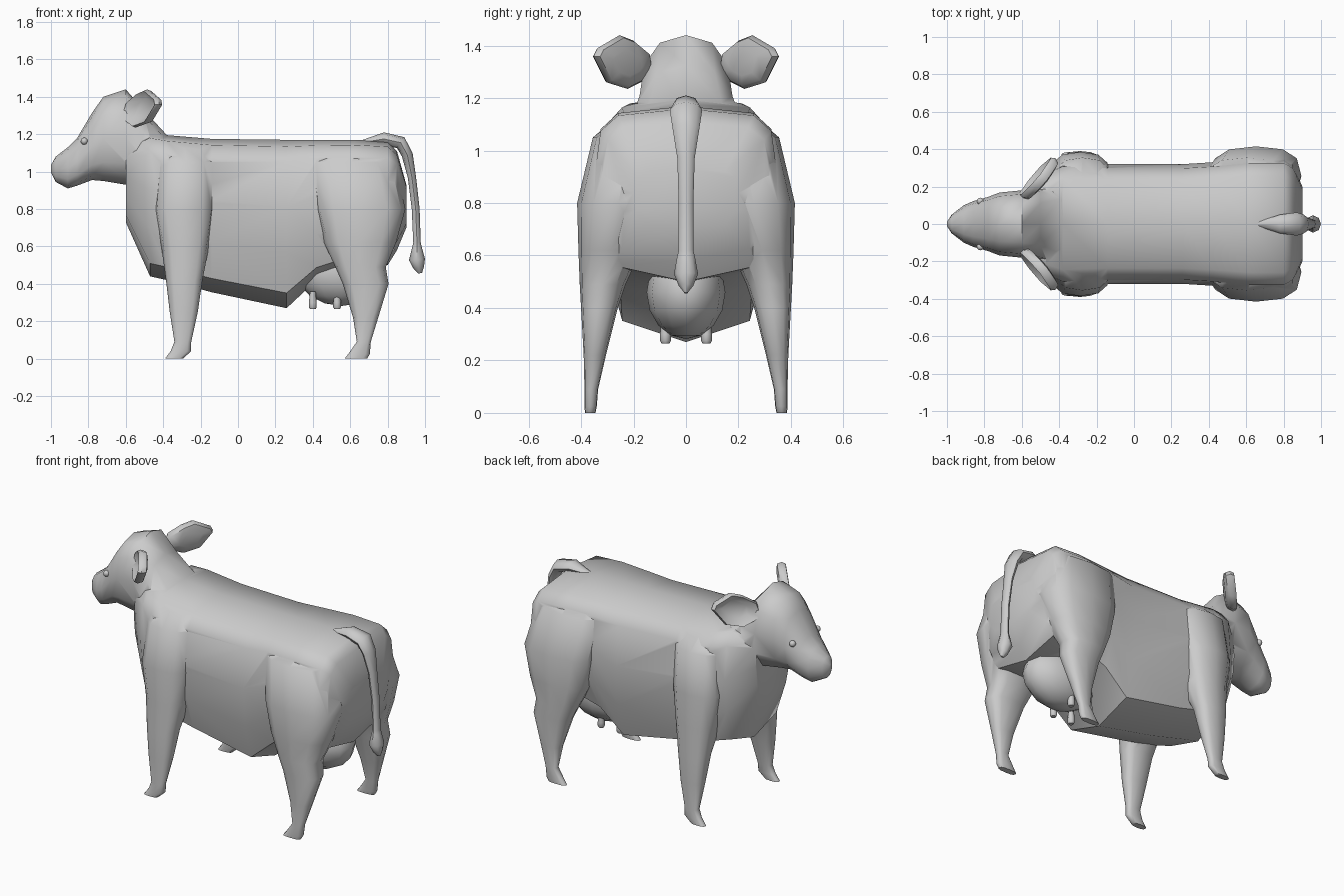
import bpy, bmesh, math
from mathutils import Vector

if "Cube" in bpy.data.objects:
    bpy.data.objects.remove(bpy.data.objects["Cube"])


def finish(name, bm, angle=50):
    bmesh.ops.recalc_face_normals(bm, faces=bm.faces)
    me = bpy.data.meshes.new(name)
    bm.to_mesh(me)
    bm.free()
    ob = bpy.data.objects.new(name, me)
    bpy.context.collection.objects.link(ob)
    smooth(ob, angle)
    return ob


def smooth(ob, angle):
    bpy.ops.object.select_all(action='DESELECT')
    ob.select_set(True)
    bpy.context.view_layer.objects.active = ob
    bpy.ops.object.shade_smooth_by_angle(angle=math.radians(angle))


def loft(name, rings, angle=50):
    bm = bmesh.new()
    rows = [[bm.verts.new(p) for p in r] for r in rings]
    n = len(rows[0])
    for a, b in zip(rows, rows[1:]):
        for i in range(n):
            bm.faces.new((a[i], a[(i + 1) % n], b[(i + 1) % n], b[i]))
    bm.faces.new(rows[0])
    bm.faces.new(rows[-1])
    return finish(name, bm, angle)


def rounded(n, power):
    # unit superellipse; a lower power gives a boxier ring
    out = []
    for i in range(n):
        a = 2 * math.pi * i / n
        c, s = math.cos(a), math.sin(a)
        out.append((math.copysign(abs(c) ** power, c), math.copysign(abs(s) ** power, s)))
    return out


# Torso: half cross-section (width, height fractions) swept along x
half = [(0, 0), (.76, .09), (.94, .33), (1, .6), (.93, .87), (.74, .96), (0, 1)]
profile = half + [(-u, v) for u, v in reversed(half[1:-1])]
torso_sections = [  # x, half width, bottom, top
    (-.60, .17, .73, 1.14), (-.47, .29, .44, 1.21), (-.38, .33, .42, 1.195),
    (-.14, .32, .355, 1.175), (.26, .32, .27, 1.17), (.42, .33, .42, 1.17),
    (.62, .35, .49, 1.17), (.80, .35, .50, 1.16), (.85, .32, .58, 1.11),
    (.90, .20, .70, .93)]
torso = loft("body", [[(x, u * w, zb + v * (zt - zb)) for u, v in profile]
                      for x, w, zb, zt in torso_sections])

# Head and neck
head_sections = [  # x, half width, bottom, top
    (-1.0, .012, .995, 1.035), (-.975, .05, .945, 1.08), (-.91, .10, .91, 1.13),
    (-.86, .122, .925, 1.18), (-.78, .145, .955, 1.315), (-.72, .168, .95, 1.40),
    (-.60, .18, .93, 1.44), (-.50, .20, .80, 1.325), (-.38, .25, .72, 1.195),
    (-.20, .20, .72, 1.14)]
head = loft("head", [[(x, w * s, (zb + zt) / 2 + c * (zt - zb) / 2)
                      for c, s in rounded(12, .85)] for x, w, zb, zt in head_sections])

# Legs with shoulder and haunch: z, x front, x back, y inner, y outer
front = [(1.13, -.40, -.16, .06, .26), (1.05, -.43, -.12, .07, .355),
         (.80, -.45, -.125, .10, .385), (.60, -.41, -.155, .17, .385),
         (.42, -.385, -.19, .26, .39), (.25, -.365, -.215, .30, .39),
         (.09, -.34, -.25, .335, .387), (.04, -.36, -.25, .34, .387),
         (0, -.39, -.295, .345, .385)]
hind = [(1.13, .42, .80, .06, .25), (1.05, .375, .84, .07, .355),
        (.80, .41, .895, .10, .415), (.62, .46, .845, .17, .41),
        (.49, .52, .79, .23, .405), (.40, .56, .805, .26, .40),
        (.22, .615, .75, .305, .39), (.09, .635, .71, .335, .387),
        (.025, .59, .705, .34, .387), (0, .57, .69, .345, .385)]
legs = []
for label, levels in (("front_leg", front), ("hind_leg", hind)):
    for side in (1, -1):
        legs.append(loft(label, [[((x0 + x1) / 2 + c * (x1 - x0) / 2,
                                   side * ((y0 + y1) / 2 + s * (y1 - y0) / 2), z)
                                  for c, s in rounded(12, .75)]
                                 for z, x0, x1, y0, y1 in levels]))

# Weld head and legs into one skin
for part in [head] + legs:
    mod = torso.modifiers.new("join", 'BOOLEAN')
    mod.operation = 'UNION'
    mod.solver = 'EXACT'
    mod.object = part
    bpy.context.view_layer.objects.active = torso
    bpy.ops.object.modifier_apply(modifier=mod.name)
    bpy.data.objects.remove(part)
smooth(torso, 50)

# Ears: thin leaf swept back and outward, dished on the front
leaf = [(.13, 1.30), (.15, 1.27), (.22, 1.235), (.30, 1.26), (.35, 1.36), (.335, 1.39),
        (.25, 1.44), (.20, 1.42), (.14, 1.37)]


def ear_ring(side, scale, off):
    ring = []
    for y, z in leaf:
        y, z = .24 + (y - .24) * scale, 1.335 + (z - 1.335) * scale
        ring.append((-.525 + .8 * (y - .22) + .2 * (z - 1.335) + off, side * (y - off * .6), z))
    return ring


for side in (1, -1):
    loft("ear", [ear_ring(side, *r) for r in ((.55, .005), (.92, -.022), (1, -.005), (.9, .02), (.5, .03))])

# Tail: tapered tube with a tuft; x, z, half width, thickness
path = [(.66, 1.155, .012, .012), (.78, 1.175, .05, .035), (.87, 1.155, .062, .035),
        (.905, 1.09, .052, .03), (.93, .97, .033, .022), (.95, .80, .028, .021),
        (.957, .62, .028, .02), (.957, .595, .034, .026), (.957, .53, .046, .043),
        (.967, .485, .028, .028), (.975, .457, .006, .01)]
rings = []
for i, (x, z, w, t) in enumerate(path):
    a, b = path[max(i - 1, 0)], path[min(i + 1, len(path) - 1)]
    d = Vector((b[0] - a[0], 0, b[1] - a[1])).normalized()
    normal = Vector((-d.z, 0, d.x))
    rings.append([Vector((x, 0, z)) + normal * t * c + Vector((0, w * s, 0))
                  for c, s in rounded(8, 1)])
loft("tail", rings)


def ball(name, loc, scale, seg=12):
    bm = bmesh.new()
    bmesh.ops.create_uvsphere(bm, u_segments=seg, v_segments=seg // 2 + 2, radius=1)
    for v in bm.verts:
        v.co = Vector(loc) + Vector([p * q for p, q in zip(v.co, scale)])
    return finish(name, bm, 60)


# Udder, teats and eyes
ball("udder", (.555, 0, .46), (.24, .15, .178))
for side in (1, -1):
    ball("eye", (-.822, side * .122, 1.163), (.019, .019, .019))
    for x in (.40, .53):
        loft("teat", [[(x + r * c, side * .078 + r * s, z) for c, s in rounded(8, 1)]
                      for z, r in ((.265, .015), (.275, .021), (.30, .021), (.36, .015))])
